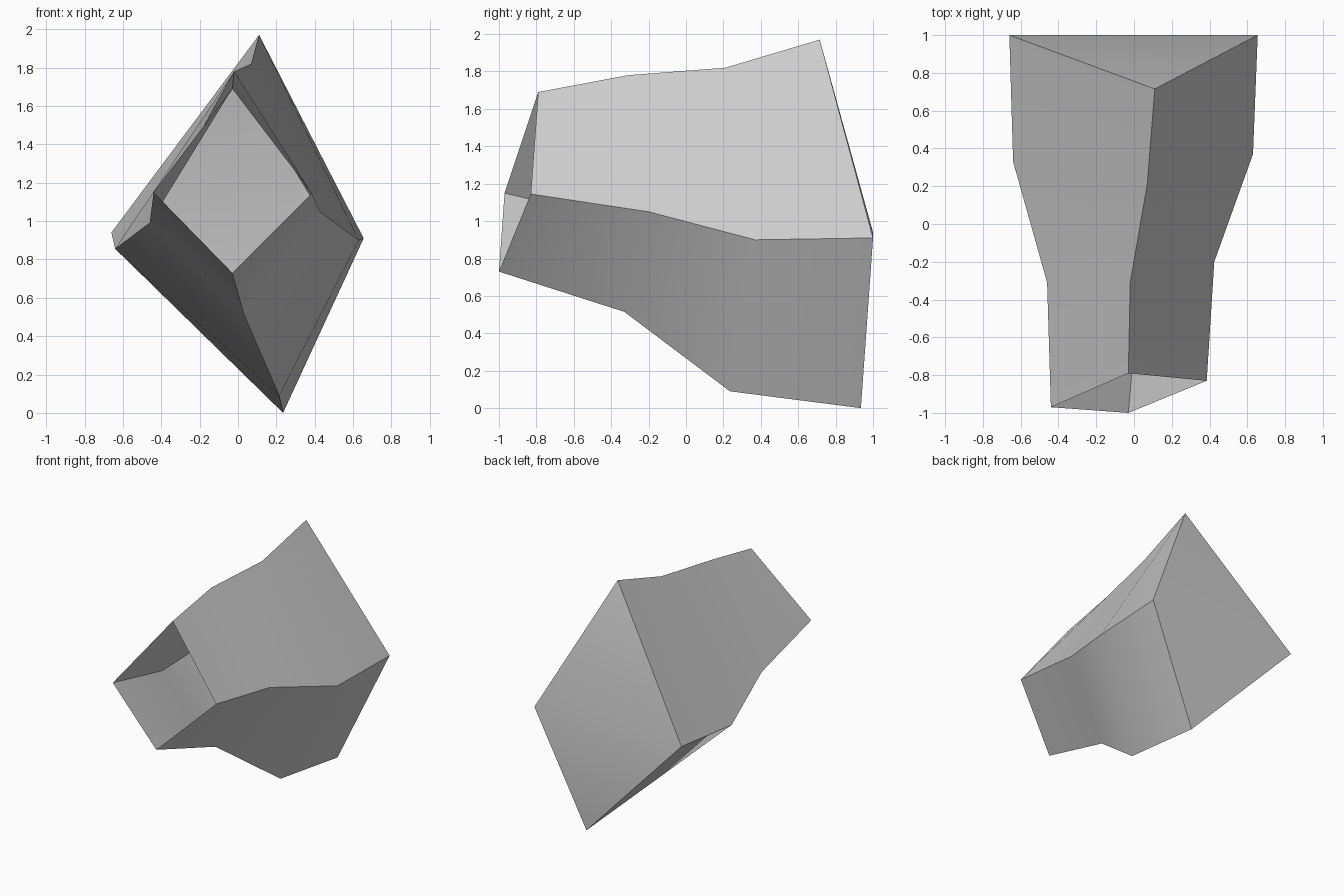
import bpy
import bmesh
import math

cube = bpy.data.objects.get("Cube")
if cube:
    bpy.data.objects.remove(cube, do_unlink=True)

# One plain grey finish
grey = bpy.data.materials.new("plain_grey")
grey.use_nodes = True
colour = (0.6, 0.6, 0.6, 1.0)
grey.diffuse_color = colour
grey.node_tree.nodes["Principled BSDF"].inputs["Base Color"].default_value = colour

# Four corner rails, each running from the open front to the closed back
top_rail = [(-0.03, -0.79, 1.69), (-0.02, -0.31, 1.78), (0.07, 0.21, 1.82), (0.11, 0.715, 1.97)]
right_rail = [(-0.44, -0.97, 1.15), (-0.46, -0.31, 0.99), (-0.64, 0.33, 0.855), (-0.66, 1.0, 0.94)]
bottom_rail = [(-0.03, -1.0, 0.73), (0.03, -0.33, 0.515), (0.215, 0.235, 0.09), (0.235, 0.935, 0.0)]
left_rail = [(0.385, -0.83, 1.145), (0.425, -0.2, 1.05), (0.63, 0.37, 0.9), (0.655, 1.0, 0.91)]

bm = bmesh.new()
rails = [[bm.verts.new(p) for p in rail]
         for rail in (top_rail, right_rail, bottom_rail, left_rail)]

# Side walls skinned between neighbouring rails
for i, rail in enumerate(rails):
    following = rails[(i + 1) % len(rails)]
    for j in range(len(rail) - 1):
        bm.faces.new((rail[j], following[j], following[j + 1], rail[j + 1]))

# Back wall, gently folded across its widest line
top, right, bottom, left = (rail[-1] for rail in rails)
bm.faces.new((top, right, left))
bm.faces.new((right, bottom, left))
bmesh.ops.recalc_face_normals(bm, faces=bm.faces)

mesh = bpy.data.meshes.new("faceted_shell")
bm.to_mesh(mesh)
bm.free()
mesh.materials.append(grey)
shell = bpy.data.objects.new("faceted_shell", mesh)
bpy.context.collection.objects.link(shell)

# Smooth along the walls, crisp along the rails
bpy.ops.object.select_all(action="DESELECT")
shell.select_set(True)
bpy.context.view_layer.objects.active = shell
bpy.ops.object.shade_smooth_by_angle(angle=math.radians(40))
